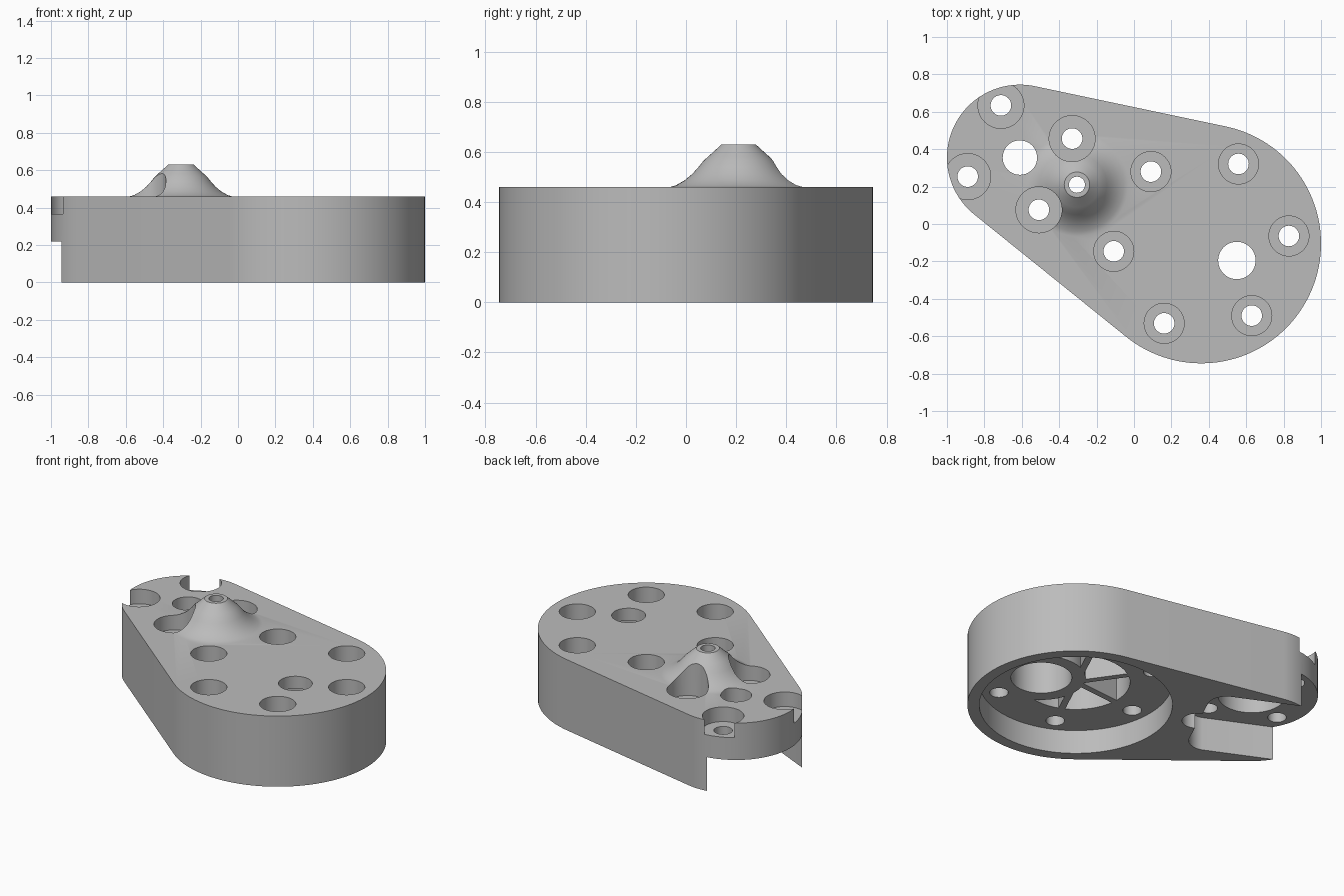
import bpy, bmesh
from math import sin, cos, pi, radians
from mathutils import Vector
from mathutils.geometry import convex_hull_2d

cube = bpy.data.objects.get("Cube")
if cube:
    bpy.data.objects.remove(cube, do_unlink=True)

grey = bpy.data.materials.new("plain_grey")
grey.use_nodes = True
grey.diffuse_color = (0.5, 0.5, 0.5, 1)
for node in grey.node_tree.nodes:
    if node.type == 'BSDF_PRINCIPLED':
        node.inputs["Base Color"].default_value = grey.diffuse_color


def finish(name, bm):
    bmesh.ops.recalc_face_normals(bm, faces=bm.faces)
    mesh = bpy.data.meshes.new(name)
    bm.to_mesh(mesh)
    bm.free()
    mesh.materials.append(grey)
    obj = bpy.data.objects.new(name, mesh)
    bpy.context.collection.objects.link(obj)
    return obj


def prism(name, circles, z0, z1, seg=64):
    """Upright solid around the hull of circles (x, y, radius)."""
    pts = [Vector((x + r * cos(2 * pi * i / seg), y + r * sin(2 * pi * i / seg)))
           for x, y, r in circles for i in range(seg)]
    bm = bmesh.new()
    face = bm.faces.new([bm.verts.new((pts[i].x, pts[i].y, z0)) for i in convex_hull_2d(pts)])
    ext = bmesh.ops.extrude_face_region(bm, geom=[face], use_keep_orig=True)
    top = [g for g in ext["geom"] if isinstance(g, bmesh.types.BMVert)]
    bmesh.ops.translate(bm, verts=top, vec=(0, 0, z1 - z0))
    return finish(name, bm)


def lathe(name, x, y, profile, seg=64):
    """Turned solid from (radius, z) pairs."""
    bm = bmesh.new()
    rings = [[bm.verts.new((x + r * cos(2 * pi * i / seg), y + r * sin(2 * pi * i / seg), z))
              for i in range(seg)] for r, z in profile]
    for a, b in zip(rings, rings[1:]):
        for i in range(seg):
            j = (i + 1) % seg
            bm.faces.new((a[i], a[j], b[j], b[i]))
    bm.faces.new(rings[0])
    bm.faces.new(rings[-1])
    return finish(name, bm)


def combine(target, other, operation='DIFFERENCE'):
    mod = target.modifiers.new("combine", 'BOOLEAN')
    mod.operation, mod.solver, mod.object = operation, 'EXACT', other
    bpy.context.view_layer.objects.active = target
    bpy.ops.object.modifier_apply(modifier=mod.name)
    bpy.data.objects.remove(other, do_unlink=True)


def polar(centre, radius, degrees):
    a = radians(degrees)
    return centre[0] + radius * cos(a), centre[1] + radius * sin(a)


BIG, SMALL = (0.36, -0.105), (-0.61, 0.355)
BEARING, FUNNEL = (0.55, -0.195), (-0.305, 0.21)
TOP, FLOOR, SHELF = 0.46, 0.155, 0.22
gear_screws = [polar(BIG, 0.47, 5 + 60 * i) for i in range(6)]
motor_screws = [polar(SMALL, 0.297, 20 + 90 * i) for i in range(4)]

# Body with flared inlet
body = prism("housing", [(*BIG, 0.64), (*SMALL, 0.39)], 0, TOP, 128)
inlet = lathe("inlet", *FUNNEL, [
    (0.285, 0.35), (0.285, 0.457), (0.25, 0.467), (0.215, 0.487), (0.185, 0.512),
    (0.16, 0.54), (0.14, 0.565), (0.12, 0.583), (0.068, 0.63)])
combine(body, inlet, 'UNION')

# Round gear recess underneath
combine(body, prism("gear_recess", [(*BIG, 0.57)], -0.1, FLOOR, 96))

# Lightening pocket, leaving the bearing tube and radial ribs
pocket = prism("pocket", [(*BIG, 0.32)], FLOOR - 0.05, 0.4)
combine(pocket, prism("tube", [(*BEARING, 0.26)], 0, 0.6))
for i in range(6):
    rib = prism("rib", [(*BIG, 0.02), (*polar(BIG, 0.4, 5 + 60 * i), 0.02)], 0, 0.6, 16)
    combine(pocket, rib)
combine(body, pocket)

# Motor bay, open at the outer end
outer = [polar(p, 0.4, 155) for p in motor_screws[1:3]]
combine(body, prism("motor_bay", [(*p, 0.115) for p in motor_screws + outer], -0.1, SHELF, 48))
combine(body, prism("inlet_lobe", [(*FUNNEL, 0.085)], -0.1, SHELF, 48))
combine(body, prism("motor_pilot", [(*SMALL, 0.2)], 0.1, 0.32))

# Bearing seat and through holes
combine(body, prism("bearing_seat", [(*BEARING, 0.18)], 0.05, 0.38))
for centre, radius in ((BEARING, 0.1), (SMALL, 0.092), (FUNNEL, 0.043)):
    combine(body, prism("bore", [(*centre, radius)], -0.1, 1, 48))

# Counterbored screw holes
for screws, head, seat in ((gear_screws, 0.107, 0.3), (motor_screws, 0.123, 0.365)):
    for p in screws:
        combine(body, prism("shank", [(*p, 0.055)], -0.1, 1, 40))
        combine(body, prism("head", [(*p, head)], seat, 1, 48))

bpy.ops.object.select_all(action='DESELECT')
body.select_set(True)
bpy.context.view_layer.objects.active = body
bpy.ops.object.shade_smooth_by_angle(angle=radians(30))
